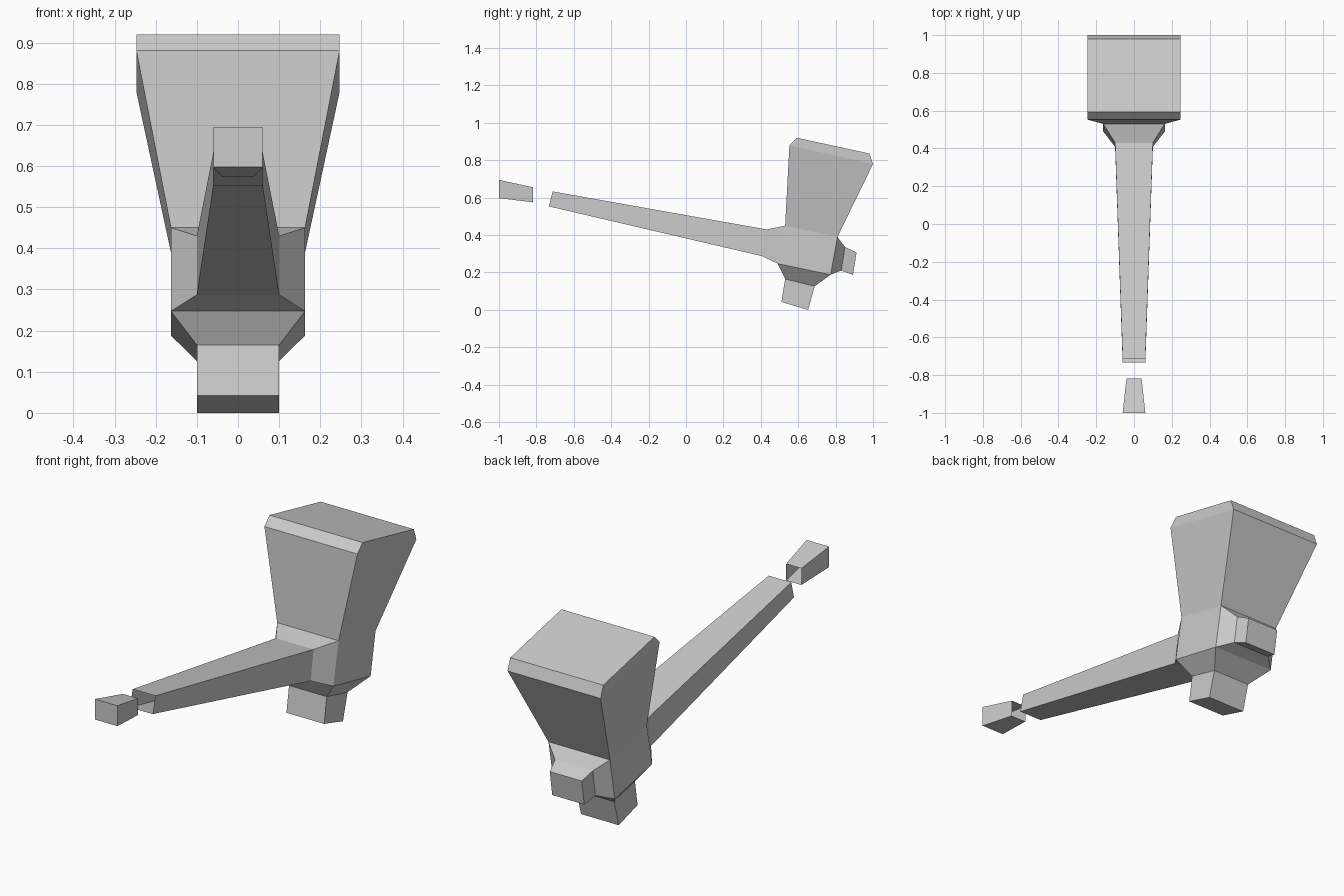
import bpy

cube = bpy.data.objects.get("Cube")
if cube:
    bpy.data.objects.remove(cube, do_unlink=True)

GREY = (0.6, 0.6, 0.6, 1.0)
mat = bpy.data.materials.new("plain grey")
mat.use_nodes = True
mat.diffuse_color = GREY
mat.node_tree.nodes["Principled BSDF"].inputs["Base Color"].default_value = GREY


def add_object(name, verts, faces):
    mesh = bpy.data.meshes.new(name)
    mesh.from_pydata(verts, [], faces)
    mesh.materials.append(mat)
    obj = bpy.data.objects.new(name, mesh)
    bpy.context.collection.objects.link(obj)
    return obj


def loft(name, sections, cap):
    """Four-sided tube through sections (point p, point q, half width), points as (y, z)."""
    verts, faces = [], []
    for p, q, w in sections:
        verts += [(-w, *p), (w, *p), (w, *q), (-w, *q)]
    for s in range(len(sections) - 1):
        a, b = 4 * s, 4 * s + 4
        for i in range(4):
            j = (i + 1) % 4
            faces.append((a + j, a + i, b + i, b + j))
    if cap:
        n = len(verts)
        faces.append((n - 1, n - 2, n - 3, n - 4))
    return add_object(name, verts, faces)


# Side outline of the central block, shared by every part that grows from it
FRONT_TOP, BACK_TOP = (0.53, 0.45), (0.81, 0.39)
BACK_LOW, FRONT_LOW = (0.773, 0.188), (0.49, 0.247)
HALF = 0.163

# Central block: only its two side walls are exposed
outline = [FRONT_TOP, FRONT_LOW, BACK_LOW, BACK_TOP]
add_object("central_block_sides",
           [(s * HALF, *p) for s in (-1, 1) for p in outline],
           [(3, 2, 1, 0), (4, 5, 6, 7)])

# Long barrel, open at the muzzle
loft("barrel", [(FRONT_TOP, FRONT_LOW, HALF),
                ((0.43, 0.43), (0.408, 0.287), 0.1),
                ((-0.713, 0.633), (-0.733, 0.553), 0.06)], cap=False)

# Flared upper block with bevelled top edges
loft("upper_block", [(BACK_TOP, FRONT_TOP, HALF),
                     ((1.0, 0.78), (0.553, 0.88), 0.247),
                     ((0.98, 0.836), (0.592, 0.92), 0.247)], cap=True)

# Lower stub
loft("lower_stub", [(FRONT_LOW, BACK_LOW, HALF),
                    ((0.53, 0.165), (0.688, 0.126), 0.1),
                    ((0.51, 0.042), (0.653, 0.0), 0.1)], cap=True)

# Rear knob
loft("rear_knob", [(BACK_LOW, BACK_TOP, HALF),
                   ((0.83, 0.21), (0.85, 0.336), 0.1),
                   ((0.893, 0.187), (0.912, 0.307), 0.085)], cap=True)

# Detached tip in front of the muzzle, open at the back
loft("front_tip", [((-0.817, 0.655), (-0.817, 0.575), 0.04),
                   ((-1.0, 0.695), (-1.0, 0.597), 0.06)], cap=True)
